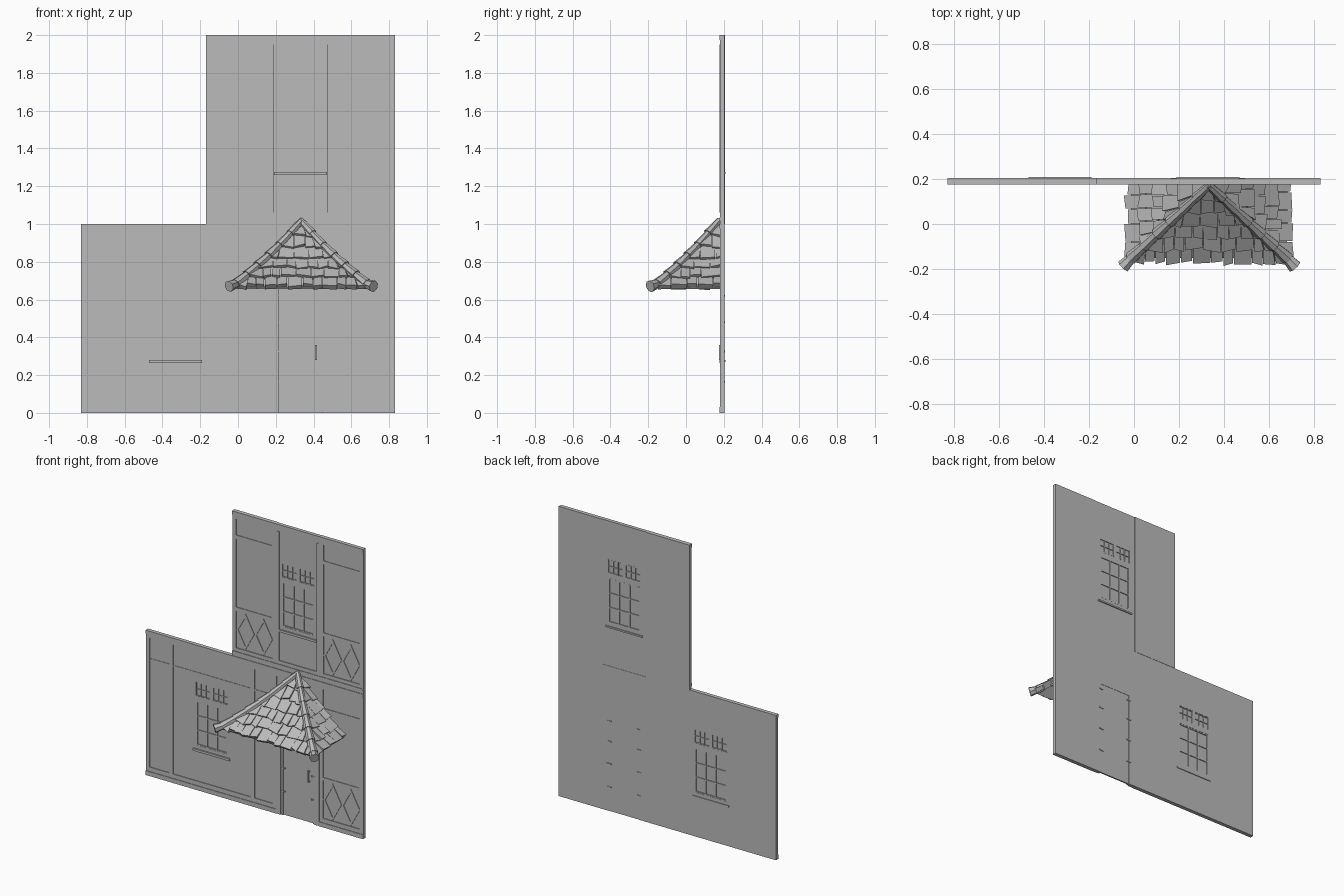
import bpy, bmesh, math, random
from mathutils import Vector

random.seed(4)
if "Cube" in bpy.data.objects:
    bpy.data.objects.remove(bpy.data.objects["Cube"])

grey = bpy.data.materials.new("stone_grey")
grey.use_nodes = True
grey.diffuse_color = (0.5, 0.5, 0.5, 1)
grey.node_tree.nodes["Principled BSDF"].inputs["Base Color"].default_value = (0.5, 0.5, 0.5, 1)
grey.node_tree.nodes["Principled BSDF"].inputs["Roughness"].default_value = 0.9

BACK, FACE, TRIM, LIP = 0.204, 0.186, 0.181, 0.177


def finish(name, bm):
    bmesh.ops.recalc_face_normals(bm, faces=bm.faces)
    mesh = bpy.data.meshes.new(name)
    bm.to_mesh(mesh)
    bm.free()
    mesh.materials.append(grey)
    ob = bpy.data.objects.new(name, mesh)
    bpy.context.collection.objects.link(ob)
    return ob


def hexahedron(bm, low, high):
    """Closed block between two rings of four points."""
    a = [bm.verts.new(p) for p in low]
    b = [bm.verts.new(p) for p in high]
    bm.faces.new(a)
    bm.faces.new(b)
    for i in range(4):
        j = (i + 1) % 4
        bm.faces.new((a[i], a[j], b[j], b[i]))


def boxes(name, items):
    """Each item is x0, x1, z0, z1, front y, back y."""
    bm = bmesh.new()
    for x0, x1, z0, z1, y0, y1 in items:
        ring = [(x0, z0), (x1, z0), (x1, z1), (x0, z1)]
        hexahedron(bm, [(x, y0, z) for x, z in ring], [(x, y1, z) for x, z in ring])
    return finish(name, bm)


def cut(wall, holes):
    cutter = boxes(wall.name + "_cutter", [(*h, 0.1, 0.3) for h in holes])
    cutter.hide_render = True
    cutter.hide_viewport = True
    mod = wall.modifiers.new("openings", "BOOLEAN")
    mod.operation, mod.object, mod.solver = "DIFFERENCE", cutter, "EXACT"


# Walls with window and door openings
def window_parts(cx, z):
    """Main sash opening and the two transom openings above it."""
    return [(cx - 0.12, cx + 0.12, z, z + 0.305),
            (cx - 0.125, cx - 0.008, z + 0.34, z + 0.435),
            (cx + 0.008, cx + 0.125, z + 0.34, z + 0.435)]


WINDOWS = {"lower": (-0.33, 0.305), "upper": (0.33, 1.3)}
DOOR = (0.215, 0.445, 0.0, 0.655)
ground_wall = boxes("ground_floor_wall", [(-0.83, 0.83, 0, 1, FACE, BACK)])
cut(ground_wall, window_parts(*WINDOWS["lower"]) + [(DOOR[0], DOOR[1], -0.1, DOOR[3])])
boxes("upper_left_wall", [(0.495, 0.83, 1, 2, FACE, BACK)])
boxes("upper_right_wall", [(-0.17, 0.165, 1, 2, FACE, BACK + 0.002)])
bay = boxes("upper_bay_wall", [(0.165, 0.495, 1, 2, FACE, BACK - 0.002)])
cut(bay, window_parts(*WINDOWS["upper"]))

# Windows: glass, glazing bars, sills
for label, (cx, z) in WINDOWS.items():
    glass, bars = [], []
    for n, (x0, x1, z0, z1) in enumerate(window_parts(cx, z)):
        glass.append((x0, x1, z0, z1, 0.193, 0.197))
        rows, w = (3, 0.004) if n == 0 else (2, 0.0025)
        for i in range(4):
            x = x0 + w + (x1 - x0 - 2 * w) * i / 3
            bars.append((x - w, x + w, z0, z1, 0.187, 0.203))
        for i in range(rows + 1):
            h = z0 + w + (z1 - z0 - 2 * w) * i / rows
            bars.append((x0, x1, h - w, h + w, 0.1875, 0.2025))
    boxes(label + "_window_glass", glass)
    boxes(label + "_window_bars", bars)
    boxes(label + "_window_sill", [(cx - 0.14, cx + 0.14, z - 0.04, z - 0.024, LIP, FACE),
                                   (cx - 0.14, cx + 0.14, z - 0.035, z - 0.024, BACK - 0.003, 0.209)])

# Door: slab, boards, frame, hinges, handle
x0, x1, z0, z1 = DOOR
boxes("door_slab", [(x0, x1, z0, z1, 0.192, 0.202)])
step = (x1 - x0) / 4
boxes("door_boards", [(x0 + step * i + 0.001, x0 + step * (i + 1) - 0.001, 0.005, z1, 0.188, 0.193)
                      for i in range(4)])
boxes("door_frame", [(0.166, 0.2, 0, 0.7, LIP + 0.002, FACE), (0.2, x0, 0, 0.67, 0.183, FACE),
                     (x1, 0.46, 0, 0.67, 0.183, FACE), (0.46, 0.494, 0, 0.7, LIP + 0.002, FACE),
                     (0.2, 0.46, z1, 0.7, 0.183, FACE)])
boxes("door_hinges", [(x - 0.016, x + 0.016, h - 0.004, h + 0.004, y, y + 0.01)
                      for x in (x0, x1) for h in (0.165, 0.325, 0.48, 0.62) for y in (0.181, 0.197)])
boxes("door_handle", [(0.408, 0.417, 0.28, 0.36, 0.176, 0.18),
                      (0.408, 0.417, 0.28, 0.29, 0.18, 0.19), (0.408, 0.417, 0.35, 0.36, 0.18, 0.19)])


# Timber posts and rails
def post(x, z0, z1, w=0.028, y=TRIM):
    return (x, x + w, z0, z1, y, FACE)


def ledge(x0, x1, z0, z1):
    """Two-step horizontal moulding."""
    mid = (z0 + z1) / 2
    return [(x0, x1, z0, mid, TRIM, FACE), (x0, x1, mid, z1, LIP, FACE)]


boxes("ground_posts", [post(x, 0.06, 0.95) for x in (-0.83, -0.652, -0.03, 0.138, 0.494, 0.802)])
boxes("upper_posts", [post(x, 1.06, 1.95) for x in (-0.17, 0.135, 0.497, 0.802)]
      + [post(x, 1.06, 1.95, 0.024, LIP + 0.001) for x in (0.164, 0.473)])
boxes("plinth", [(a, b, lo, hi, y, FACE) for a, b in ((-0.83, 0.166), (0.494, 0.83))
                 for lo, hi, y in ((0, 0.03, LIP), (0.03, 0.06, TRIM))])
boxes("ground_cornice", ledge(-0.83, 0.83, 0.95, 1.0))
boxes("middle_cornice", ledge(-0.17, 0.83, 1.0, 1.035) + [(-0.17, 0.83, 1.035, 1.06, TRIM, FACE)])
boxes("top_cornice", ledge(-0.17, 0.83, 1.95, 2.0))
boxes("ground_rails", [(-0.83, 0.166, 0.8, 0.81, 0.183, FACE), (0.494, 0.83, 0.8, 0.82, 0.182, FACE),
                       (0.494, 0.83, 0.32, 0.342, 0.182, FACE)])
boxes("upper_rails", [(a, b, h, h + 0.026, 0.182, FACE) for a, b in ((-0.17, 0.163), (0.497, 0.83))
                      for h in (1.315, 1.812)])


# Diamond bracing panels
def diamonds(name, xa, xb, za, zb):
    bm = bmesh.new()
    rx, rz, zc = (xb - xa) / 4, (zb - za) / 2, (za + zb) / 2
    corners = [(1, 0), (0, 1), (-1, 0), (0, -1)]
    for cx in (xa + rx, xb - rx):
        for i, (ax, az) in enumerate(corners):
            bx, bz = corners[(i + 1) % 4]
            ring = [(ax, az, 1), (bx, bz, 1), (bx, bz, 0.78), (ax, az, 0.78)]
            pts = [(cx + x * rx * s, zc + z * rz * s) for x, z, s in ring]
            hexahedron(bm, [(x, 0.182, z) for x, z in pts], [(x, FACE, z) for x, z in pts])
    finish(name, bm)


diamonds("upper_right_diamonds", -0.142, 0.135, 1.06, 1.315)
diamonds("upper_left_diamonds", 0.525, 0.802, 1.06, 1.315)
diamonds("ground_left_diamonds", 0.522, 0.802, 0.06, 0.32)

# Porch roof: deck, tile courses, hip caps
APEX = Vector((0.335, 0.183, 1.005))
EAVE = [Vector(p) for p in ((-0.01, 0.183, 0.672), (-0.01, -0.15, 0.672),
                            (0.68, -0.15, 0.672), (0.68, 0.183, 0.672))]
bm = bmesh.new()
tip = bm.verts.new(APEX)
ring = [bm.verts.new(p) for p in EAVE]
for a, b in zip(ring, ring[1:]):
    bm.faces.new((a, b, tip))
for v in bm.verts:
    v.co.z -= 0.012
deck = finish("porch_roof_deck", bm)
mod = deck.modifiers.new("thickness", "SOLIDIFY")
mod.thickness, mod.offset = 0.012, 0


def tile_slope(name, b, c, courses=6):
    bm = bmesh.new()
    along = (c - b).normalized()
    length = (c - b).length
    foot = (APEX - b).dot(along)
    up = APEX - b - along * foot
    normal = along.cross(up).normalized()
    if normal.z < 0:
        normal = -normal

    def at(s, v, lift):
        t = min(max(v, 0), 1)
        s = min(max(s, t * foot), length - t * (length - foot))
        p = b + along * s + up * v + normal * lift
        p.z -= 0.018 * math.sin(math.pi * t)
        p.y = min(p.y, 0.184)
        return p

    for k in range(courses):
        lo, hi = k / courses, min((k + 1.15) / courses, 0.98)
        s = lo * foot
        end = length - lo * (length - foot)
        while s < end - 0.004:
            e = min(s + random.uniform(0.045, 0.085), end)
            if end - e < 0.025:
                e = end
            drop = [lo - random.uniform(0.0, 0.055) for _ in range(2)]
            thick = [random.uniform(0.016, 0.028) for _ in range(2)]
            m = 0.002
            plan = [(s + m, drop[0], thick[0]), (e - m, drop[1], thick[1]), (e - m, hi, 0.006), (s + m, hi, 0.006)]
            # keep only tiles that stay wide enough at the bottom edge
            if (at(e, lo, 0) - at(s, lo, 0)).length > 0.008:
                hexahedron(bm, [at(x, v, -0.006) for x, v, _ in plan], [at(x, v, t) for x, v, t in plan])
            s = e
    finish(name, bm)


for name, i in (("right", 0), ("front", 1), ("left", 2)):
    tile_slope(name + "_roof_tiles", EAVE[i], EAVE[i + 1])


def hip_caps(name, corner, side):
    """Overlapping tapered caps along a hip, the last one flaring out."""
    bm = bmesh.new()
    top = APEX + Vector((0, -0.012, 0.01))
    low = corner + Vector((0, 0, 0.012))
    path = [top.lerp(low, i / 6) - Vector((0, 0, 0.016 * math.sin(math.pi * i / 6))) for i in range(7)]
    path.append(low + Vector((side * 0.035, -0.037, -0.013)))
    for i, (p, q) in enumerate(zip(path, path[1:])):
        axis = (q - p).normalized()
        across = axis.cross(Vector((0, 0, 1))).normalized()
        lift = across.cross(axis)
        r1 = 0.016 + 0.001 * i
        r2 = 0.022 + 0.0012 * i + random.uniform(0, 0.003)
        rings = []
        for centre, r in ((p - axis * 0.008, r1), (q + axis * 0.004, r2)):
            rings.append([bm.verts.new(centre + r * (across * math.cos(math.tau * k / 7)
                                                     + lift * math.sin(math.tau * k / 7))) for k in range(7)])
        bm.faces.new(rings[0])
        bm.faces.new(rings[1])
        for k in range(7):
            j = (k + 1) % 7
            bm.faces.new((rings[0][k], rings[0][j], rings[1][j], rings[1][k]))
    finish(name, bm)


hip_caps("right_hip_caps", EAVE[1], -1)
hip_caps("left_hip_caps", EAVE[2], 1)
